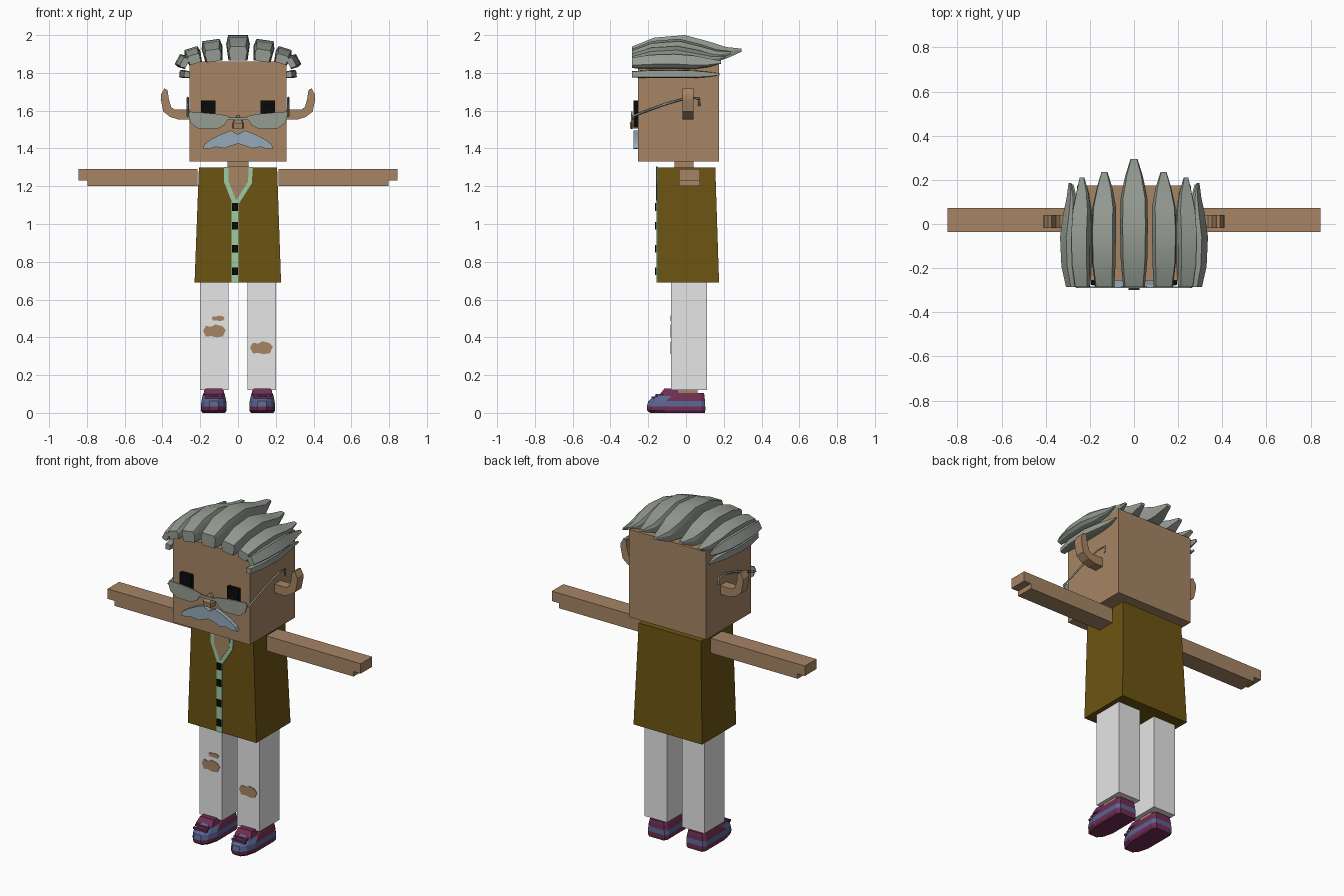
import bpy, bmesh, math
from mathutils import Vector

cube = bpy.data.objects.get("Cube")
if cube:
    bpy.data.objects.remove(cube, do_unlink=True)


def material(name, r, g, b):
    m = bpy.data.materials.new(name)
    m.use_nodes = True
    m.diffuse_color = (r, g, b, 1)
    node = next(n for n in m.node_tree.nodes if n.type == 'BSDF_PRINCIPLED')
    node.inputs["Base Color"].default_value = (r, g, b, 1)
    node.inputs["Roughness"].default_value = 0.8
    return m


skin = material("skin tan", .38, .235, .13)
olive = material("olive brown", .15, .088, .006)
mint = material("mint green", .33, .60, .36)
black = material("black", .003, .003, .003)
white = material("off white", .79, .79, .79)
maroon = material("maroon", .16, .027, .085)
blue = material("slate blue", .10, .13, .29)
grey = material("hair grey", .30, .33, .29)
glass = material("glasses grey", .31, .34, .29)
steel = material("moustache blue grey", .30, .40, .48)


def loft(name, rings, *mats):
    """Skin a row of equal-length rings and cap both ends."""
    bm = bmesh.new()
    rows = [[bm.verts.new(p) for p in ring] for ring in rings]
    n = len(rows[0])
    for a, b in zip(rows, rows[1:]):
        for i in range(n):
            j = (i + 1) % n
            bm.faces.new((a[i], a[j], b[j], b[i]))
    bm.faces.new(rows[0])
    bm.faces.new(rows[-1])
    bmesh.ops.recalc_face_normals(bm, faces=bm.faces)
    me = bpy.data.meshes.new(name)
    bm.to_mesh(me)
    bm.free()
    for m in mats:
        me.materials.append(m)
    ob = bpy.data.objects.new(name, me)
    bpy.context.collection.objects.link(ob)
    return ob


def rect(x0, x1, y0, y1, z):
    return [(x0, y0, z), (x1, y0, z), (x1, y1, z), (x0, y1, z)]


def box(name, x0, x1, y0, y1, z0, z1, mat):
    return loft(name, [rect(x0, x1, y0, y1, z) for z in (z0, z1)], mat)


def plate(name, pts, y0, y1, mat, s=1):
    """Front-view outline of (x, z) points given thickness along y."""
    return loft(name, [[(s * x, y, z) for x, z in pts] for y in (y0, y1)], mat)


# Head, neck and torso
box("head", -.257, .257, -.255, .175, 1.33, 1.86, skin)
box("neck", -.055, .055, -.06, .04, 1.25, 1.33, skin)
loft("vest", [rect(-.23, .228, -.15, .175, .69),
              rect(-.207, .207, -.15, .155, 1.30)], olive)

# Shirt front, open collar and buttons
plate("shirt_strip", [(-.035, .69), (.003, .69), (.003, 1.13), (-.035, 1.13)],
      -.155, -.149, mint)
plate("collar", [(-.075, 1.302), (-.073, 1.22), (-.03, 1.11), (.006, 1.11),
                 (.073, 1.215), (.079, 1.302)], -.156, -.149, mint)
plate("open_neck", [(-.05, 1.304), (-.05, 1.225), (-.01, 1.125),
                    (.053, 1.225), (.057, 1.304)], -.159, -.151, skin)
for z in (.75, .868, .99, 1.09):
    box("button", -.031, -.001, -.163, -.154, z - .02, z + .02, black)

# Face: nose and moustache
loft("nose", [[(-.03, -.25, 1.505), (.03, -.25, 1.505), (.025, -.295, 1.505), (-.025, -.295, 1.505)],
              [(-.03, -.25, 1.535), (.03, -.25, 1.535), (.025, -.298, 1.535), (-.025, -.298, 1.535)],
              [(-.006, -.25, 1.575), (.006, -.25, 1.575), (.005, -.27, 1.575), (-.005, -.27, 1.575)]], skin)
half = [(.04, 1.495), (.09, 1.475), (.14, 1.45), (.175, 1.425), (.187, 1.40),
        (.15, 1.398), (.12, 1.408), (.07, 1.40), (.05, 1.41)]
plate("moustache", [(0, 1.475)] + half + [(0, 1.425)]
      + [(-x, z) for x, z in reversed(half)], -.278, -.25, steel)

# Spectacle bridge
box("spectacle_bridge", -.06, .06, -.29, -.28, 1.55, 1.565, glass)

# Sweep of each hair lock: along, width, base lift, height
sweep = [(0, .78, 0, .55), (.2, .95, 0, .9), (.48, 1, 0, 1),
         (.7, .95, 0, .75), (.86, .65, .08, .45), (1, .25, .35, .12)]


def hair_lock(name, s, x, z, tilt, width, back, height):
    c, d = math.cos(math.radians(tilt)), math.sin(math.radians(tilt))
    rings = []
    for t, w, lift, h in sweep:
        y = -.285 + t * (back + .285)
        ring = []
        for u, v in ((-.8, 0), (-1, .65), (-.82, 1), (.82, 1), (1, .65), (.8, 0)):
            a, b = u * w * width, (lift + v * h) * height
            ring.append((s * (x + a * c + b * d), y, z - a * d + b * c))
        rings.append(ring)
    ob = loft(name, rings, grey)
    bpy.ops.object.select_all(action='DESELECT')
    ob.select_set(True)
    bpy.context.view_layer.objects.active = ob
    bpy.ops.object.shade_smooth_by_angle(angle=math.radians(28))


hair_lock("hair_crown", 1, 0, 1.865, 0, .063, .295, .135)

toe_outline = ((.8, 1), (1, .9))


def shoe_ring(x, front, back, hw, z):
    side = [(.8, back), (1, back - .02), (1, front + .09), (.75, front + .03), (.35, front)]
    return ([(x + w * hw, y, z) for w, y in side]
            + [(x - w * hw, y, z) for w, y in reversed(side)])


# Paired parts
for side, s in (("left", 1), ("right", -1)):
    # Arms with a stepped hand
    for part, x0, x1, z0, z1 in (("arm", .215, .797, 1.20, 1.29),
                                 ("hand", .797, .845, 1.23, 1.29)):
        box(f"{side}_{part}", s * x0, s * x1, -.037, .073, z0, z1, skin)

    # Ear curling outward and up
    plate(f"{side}_ear", [(.25, 1.553), (.315, 1.553), (.36, 1.567), (.395, 1.595),
                          (.409, 1.66), (.408, 1.685), (.39, 1.717), (.373, 1.71),
                          (.366, 1.66), (.354, 1.62), (.335, 1.605), (.25, 1.607)],
          -.018, .04, skin, s)

    # Eye, lens and temple
    box(f"{side}_eye", s * .12, s * .195, -.277, -.25, 1.51, 1.655, black)
    plate(f"{side}_lens", [(.045, 1.57), (.10, 1.582), (.255, 1.595), (.263, 1.58),
                           (.25, 1.535), (.21, 1.505), (.11, 1.503), (.07, 1.525)],
          -.29, -.282, glass, s)
    cu = bpy.data.curves.new(f"{side}_temple", 'CURVE')
    cu.dimensions = '3D'
    cu.bevel_depth = .006
    cu.bevel_resolution = 0
    sp = cu.splines.new('POLY')
    path = [(-.285, 1.57), (-.11, 1.635), (.01, 1.668), (.07, 1.664), (.07, 1.625)]
    sp.points.add(len(path) - 1)
    for p, (y, z) in zip(sp.points, path):
        p.co = (s * .266, y, z, 1)
    cu.materials.append(glass)
    bpy.context.collection.objects.link(bpy.data.objects.new(f"{side}_temple", cu))

    # Hair locks from the crown down to the temple
    for i, lock in enumerate(((.127, 1.86, 8, .056, .235, .115),
                              (.225, 1.85, 17, .044, .21, .085),
                              (.268, 1.845, 62, .036, .185, .06),
                              (.255, 1.79, 84, .022, .178, .055))):
        hair_lock(f"{side}_hair_lock_{i + 1}", s, *lock)

    # Trouser leg and ankle
    box(f"{side}_trouser_leg", s * .05, s * .20, -.08, .11, .12, .69, white)
    box(f"{side}_ankle", s * .075, s * .18, -.04, .06, .05, .13, skin)

    # Shoe: maroon sole, blue band and toe, maroon quarters
    x = s * .128
    levels = [(-.19, .10, .06, 0), (-.205, .102, .068, .012), (-.207, .102, .068, .033),
              (-.20, .10, .066, .062), (-.165, .098, .06, .09), (-.13, .095, .055, .105)]
    ob = loft(f"{side}_shoe", [shoe_ring(x, *lv) for lv in levels], maroon, blue)
    for f in ob.data.polygons:
        z, toe = f.center.z, f.center.y < -.09
        f.material_index = int(.033 < z < .062 or (z > .06 and toe and f.normal.y < -.2))
    # Tongue and laces
    loft(f"{side}_tongue", [rect(x - .055, x + .055, -.14, -.03, .095),
                            rect(x - .045, x + .045, -.115, -.05, .128)], maroon)
    for y, z in ((-.175, .088), (-.155, .099)):
        box(f"{side}_lace", x - .045, x + .045, y - .007, y + .007, z - .012, z, maroon)


# Ripped knees
def rip(name, x, z, hw, hh):
    pts = [(-1, .1), (-.75, .8), (-.3, .65), (.1, 1), (.7, .75), (1, .2),
           (.75, -.75), (.2, -.9), (-.3, -.7), (-.75, -.8)]
    plate(name, [(x + a * hw, z + b * hh) for a, b in pts], -.083, -.078, skin)


rip("right_knee_rip", -.125, .432, .06, .036)
rip("right_small_rip", -.105, .50, .035, .015)
rip("left_knee_rip", .124, .343, .06, .036)
